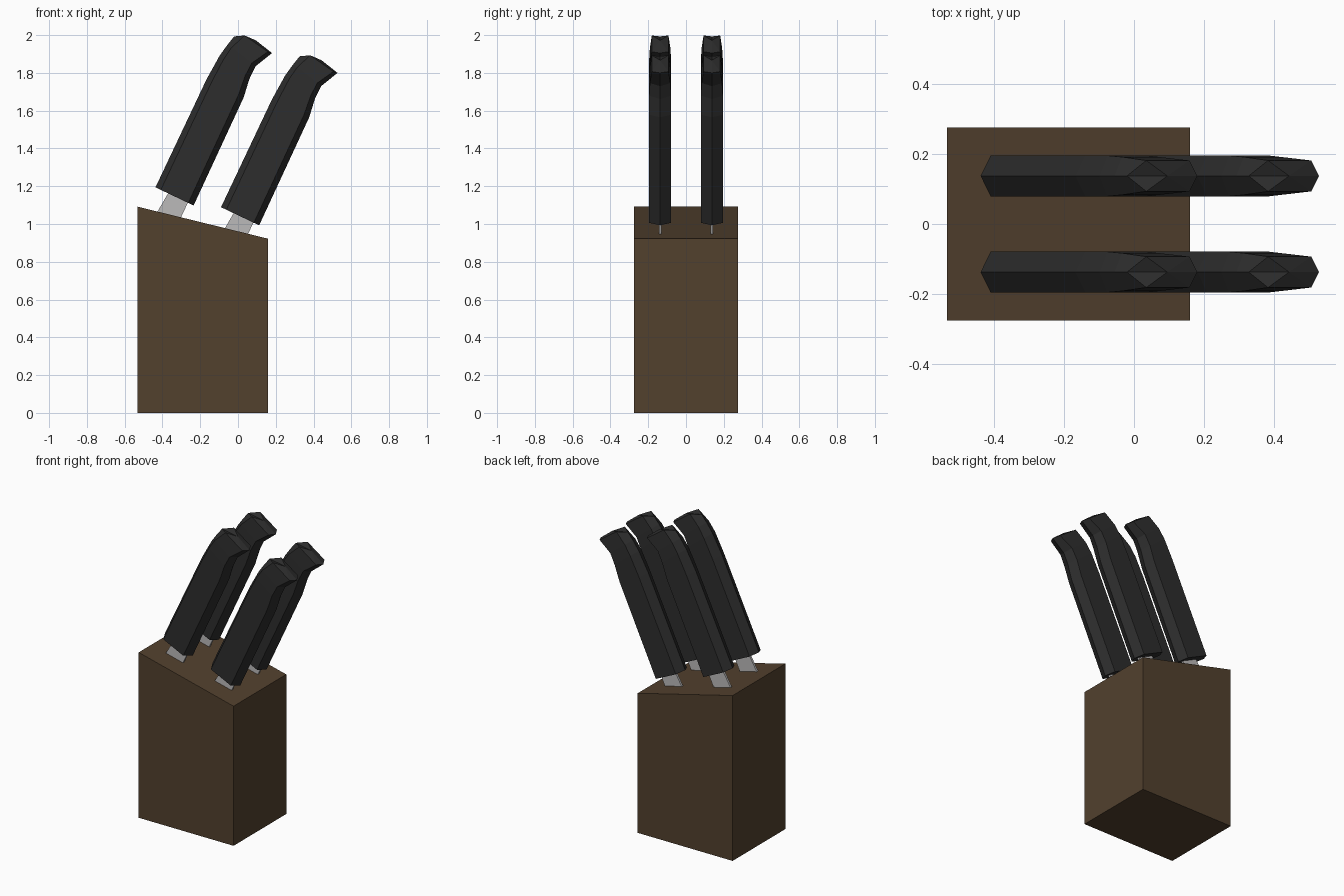
import bpy, bmesh
from mathutils import Vector

if "Cube" in bpy.data.objects:
    bpy.data.objects.remove(bpy.data.objects["Cube"])


def material(name, rgb):
    m = bpy.data.materials.new(name)
    m.diffuse_color = (*rgb, 1)
    m.use_nodes = True
    m.node_tree.nodes["Principled BSDF"].inputs["Base Color"].default_value = m.diffuse_color
    return m


def finish(name, bm, mat):
    bmesh.ops.recalc_face_normals(bm, faces=bm.faces)
    me = bpy.data.meshes.new(name)
    bm.to_mesh(me)
    bm.free()
    me.materials.append(mat)
    ob = bpy.data.objects.new(name, me)
    bpy.context.collection.objects.link(ob)
    return ob


def prism(name, profile, half, mat, offset=(0, 0, 0)):
    """Extrude an x-z profile symmetrically along y."""
    bm = bmesh.new()
    o = Vector(offset)
    face = bm.faces.new([bm.verts.new(o + Vector((x, -half, z))) for x, z in profile])
    new = bmesh.ops.extrude_face_region(bm, geom=[face])["geom"]
    bmesh.ops.translate(bm, vec=(0, 2 * half, 0),
                        verts=[v for v in new if isinstance(v, bmesh.types.BMVert)])
    return finish(name, bm, mat)


# Handle stations: back ridge (x, z), front ridge (x, z), half width
STATIONS = [
    ((-0.437, 1.194), (-0.235, 1.098), 0.058),
    ((-0.167, 1.765), (0.030, 1.670), 0.058),
    ((-0.098, 1.890), (0.060, 1.767), 0.058),
    ((-0.055, 1.950), (0.093, 1.835), 0.054),
]


def handle(name, offset, mat):
    """Loft hexagonal rings and close the hooked pommel with a shallow fan."""
    bm = bmesh.new()
    o = Vector(offset)

    def ring(back, c1, c2, front, h):
        pts = [(back, 0), (c1, -h), (c2, -h), (front, 0), (c2, h), (c1, h)]
        return [bm.verts.new(o + Vector((p[0], y, p[1]))) for p, y in pts]

    rings = []
    for back, front, h in STATIONS:
        a, b = Vector(back), Vector(front)
        rings.append(ring(a, a.lerp(b, 0.14), a.lerp(b, 0.86), b, h))
    rings.append(ring((-0.02, 1.993), (0.035, 1.998), (0.158, 1.912), (0.180, 1.905), 0.044))
    for r, s in zip(rings, rings[1:]):
        for i in range(6):
            j = (i + 1) % 6
            bm.faces.new((r[i], r[j], s[j], s[i]))
    bm.faces.new(rings[0])
    tip = bm.verts.new(o + Vector((0.095, 0, 1.972)))
    for i in range(6):
        bm.faces.new((rings[-1][i], rings[-1][(i + 1) % 6], tip))
    return finish(name, bm, mat)


wood = material("dark_wood", (0.085, 0.052, 0.027))
black = material("black_plastic", (0.026, 0.026, 0.026))
steel = material("steel", (0.50, 0.49, 0.49))

# Slant-topped block
prism("knife_block", [(-0.533, 0), (0.16, 0), (0.16, 0.922), (-0.533, 1.092)], 0.275, wood)

# Four knives in two rows
STUB = [(-0.449, 1.026), (-0.323, 0.990), (-0.255, 1.135), (-0.360, 1.180)]
for row, dx, dz in (("rear", 0, 0), ("front", 0.347, -0.105)):
    for side, y in (("left", -0.137), ("right", 0.137)):
        handle(f"{row}_{side}_handle", (dx, y, dz), black)
        prism(f"{row}_{side}_blade", STUB, 0.007, steel, (dx, y, dz))
